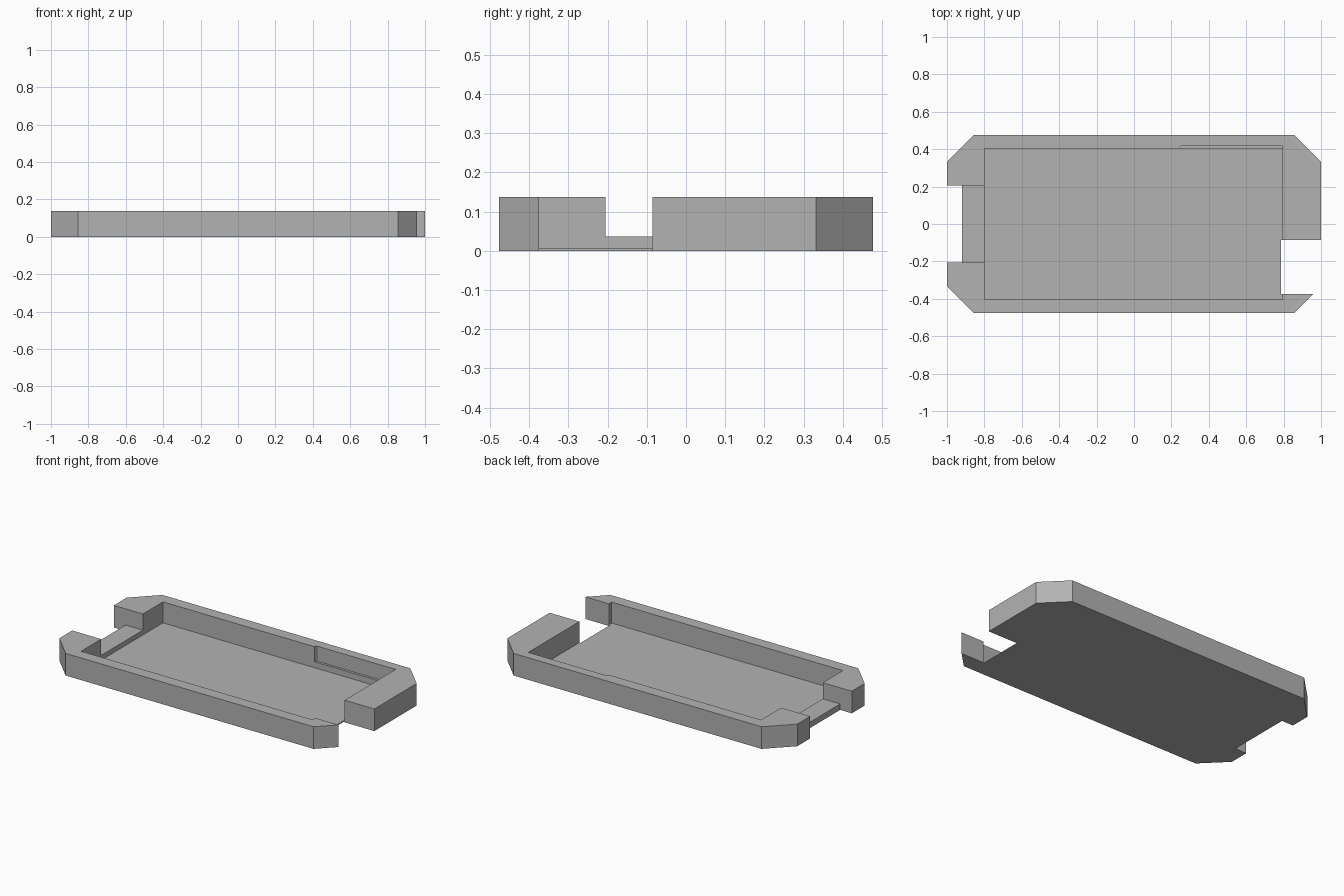
import bpy, bmesh

if "Cube" in bpy.data.objects:
    bpy.data.objects.remove(bpy.data.objects["Cube"])

HEIGHT = 0.138
FLOOR = 0.007

grey = bpy.data.materials.new("plain grey")
grey.diffuse_color = (0.45, 0.45, 0.45, 1)
grey.use_nodes = True
grey.node_tree.nodes["Principled BSDF"].inputs["Base Color"].default_value = grey.diffuse_color


def prism(name, outline, z0, z1):
    """Extrude a flat outline from z0 up to z1."""
    bm = bmesh.new()
    face = bm.faces.new([bm.verts.new((x, y, z0)) for x, y in outline])
    top = bmesh.ops.extrude_face_region(bm, geom=[face])["geom"]
    verts = [v for v in top if isinstance(v, bmesh.types.BMVert)]
    bmesh.ops.translate(bm, verts=verts, vec=(0, 0, z1 - z0))
    bmesh.ops.recalc_face_normals(bm, faces=bm.faces)
    mesh = bpy.data.meshes.new(name)
    bm.to_mesh(mesh)
    bm.free()
    mesh.materials.append(grey)
    obj = bpy.data.objects.new(name, mesh)
    bpy.context.collection.objects.link(obj)
    return obj


def box(x0, x1, y0, y1):
    return [(x0, y0), (x1, y0), (x1, y1), (x0, y1)]


# Block with chamfered corners
X, Y, C = 1.0, 0.477, 0.145
tray = prism("tray", [(-X + C, -Y), (X - C, -Y), (X, -Y + C), (X, Y - C),
                      (X - C, Y), (-X + C, Y), (-X, Y - C), (-X, -Y + C)], 0, HEIGHT)

# Cutouts: name, outline, bottom height (all open at the top)
cuts = [
    ("pocket_cutter", box(-0.8, 0.795, -0.403, 0.403), FLOOR),
    ("back_recess_cutter", [(0.245, 0.35), (0.79, 0.35), (0.795, 0.355), (0.795, 0.418),
                            (0.252, 0.418), (0.245, 0.411)], 0.044),
    ("left_notch_cutter", box(-1.2, -0.75, -0.205, 0.205), 0.037),
    ("left_end_cutter", box(-1.2, -0.92, -0.205, 0.205), -0.1),
    ("right_gap_cutter", box(0.787, 1.2, -0.375, -0.085), -0.1),
]
for name, outline, z0 in cuts:
    cutter = prism(name, outline, z0, 0.3)
    # The ledge inside the notch ends flush with the pocket wall
    mod = tray.modifiers.new(name, "BOOLEAN")
    mod.operation = "DIFFERENCE"
    mod.solver = "EXACT"
    mod.object = cutter

# Bake the cuts and remove the cutters
bpy.context.view_layer.update()
depsgraph = bpy.context.evaluated_depsgraph_get()
tray.data = bpy.data.meshes.new_from_object(tray.evaluated_get(depsgraph))
tray.modifiers.clear()
tray.data.materials.clear()
tray.data.materials.append(grey)
for name, _, _ in cuts:
    bpy.data.objects.remove(bpy.data.objects[name])
